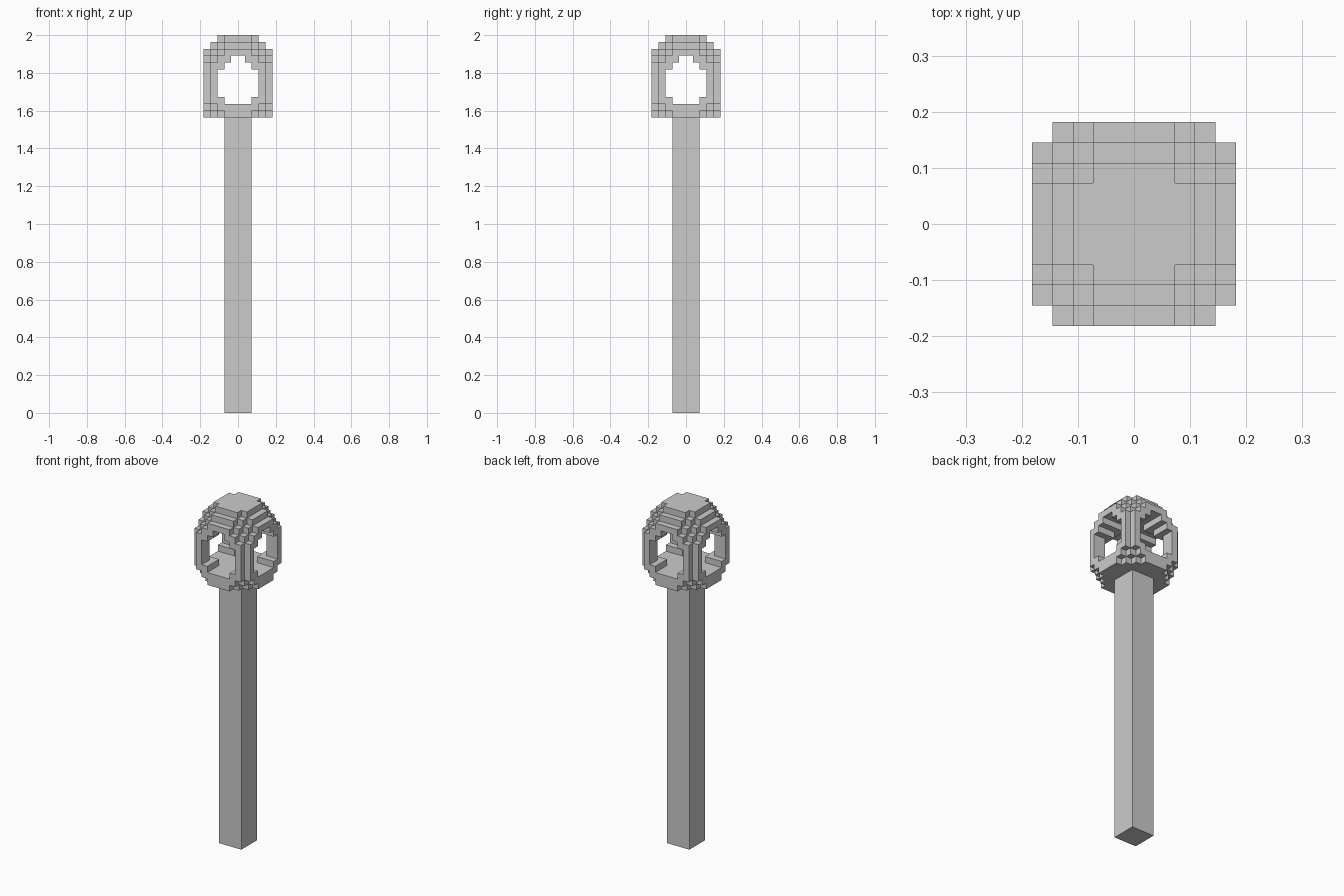
import bpy, bmesh
from mathutils import Vector

if "Cube" in bpy.data.objects:
    bpy.data.objects.remove(bpy.data.objects["Cube"])

U = 2 / 55            # one block
HEAD = 43             # block layer where the lantern head starts
TOP = 55

# half-width of the window openings by layer, counted in blocks
WINDOW = {45: 2, 46: 3, 47: 3, 48: 3, 49: 3, 50: 2, 51: 1}


def filled(x, y, k):
    """True where the model has a block; i, j are distances from the centre."""
    i = x if x >= 0 else -x - 1
    j = y if y >= 0 else -y - 1
    if k < 0 or k >= TOP:
        return False
    if k < HEAD:
        return i < 2 and j < 2
    # rounded outer form: stepped dome and clipped corners
    if max(i, j) > min(4, 56 - k):
        return False
    if i + j > min(7, k - HEAD + 5, 57 - k):
        return False
    # two window tunnels crossing in the middle
    w = WINDOW.get(k, 0)
    return i >= w and j >= w


def block_part(name, k0, k1):
    """Mesh the exposed block faces of the layers k0 to k1."""
    bm = bmesh.new()
    verts = {}

    def vert(p):
        key = tuple(p)
        if key not in verts:
            verts[key] = bm.verts.new(Vector(p) * U)
        return verts[key]

    for k in range(k0, k1):
        for x in range(-5, 5):
            for y in range(-5, 5):
                if not filled(x, y, k):
                    continue
                for axis in range(3):
                    for side in (0, 1):
                        n = [x, y, k]
                        n[axis] += 1 if side else -1
                        if filled(*n):
                            continue
                        a, b = (axis + 1) % 3, (axis + 2) % 3
                        loop = []
                        for da, db in ((0, 0), (1, 0), (1, 1), (0, 1)):
                            p = [x, y, k]
                            p[axis] += side
                            p[a] += da
                            p[b] += db
                            loop.append(vert(p))
                        bm.faces.new(loop if side else loop[::-1])
    mesh = bpy.data.meshes.new(name)
    bm.to_mesh(mesh)
    bm.free()
    obj = bpy.data.objects.new(name, mesh)
    bpy.context.collection.objects.link(obj)
    return obj


# square pole, its top hidden under the head
bpy.ops.mesh.primitive_cube_add(size=1, location=(0, 0, HEAD * U / 2))
pole = bpy.context.object
pole.name = "pole"
pole.scale = (4 * U, 4 * U, HEAD * U)
bm = bmesh.new()
bm.from_mesh(pole.data)
bmesh.ops.delete(bm, geom=[f for f in bm.faces if f.normal.z > 0.9], context='FACES')
bm.to_mesh(pole.data)
bm.free()

# lantern head: stepped tray, corner posts, stepped dome
block_part("lantern_base", HEAD, 46)
block_part("corner_posts", 46, 50)
block_part("lantern_roof", 50, TOP)
